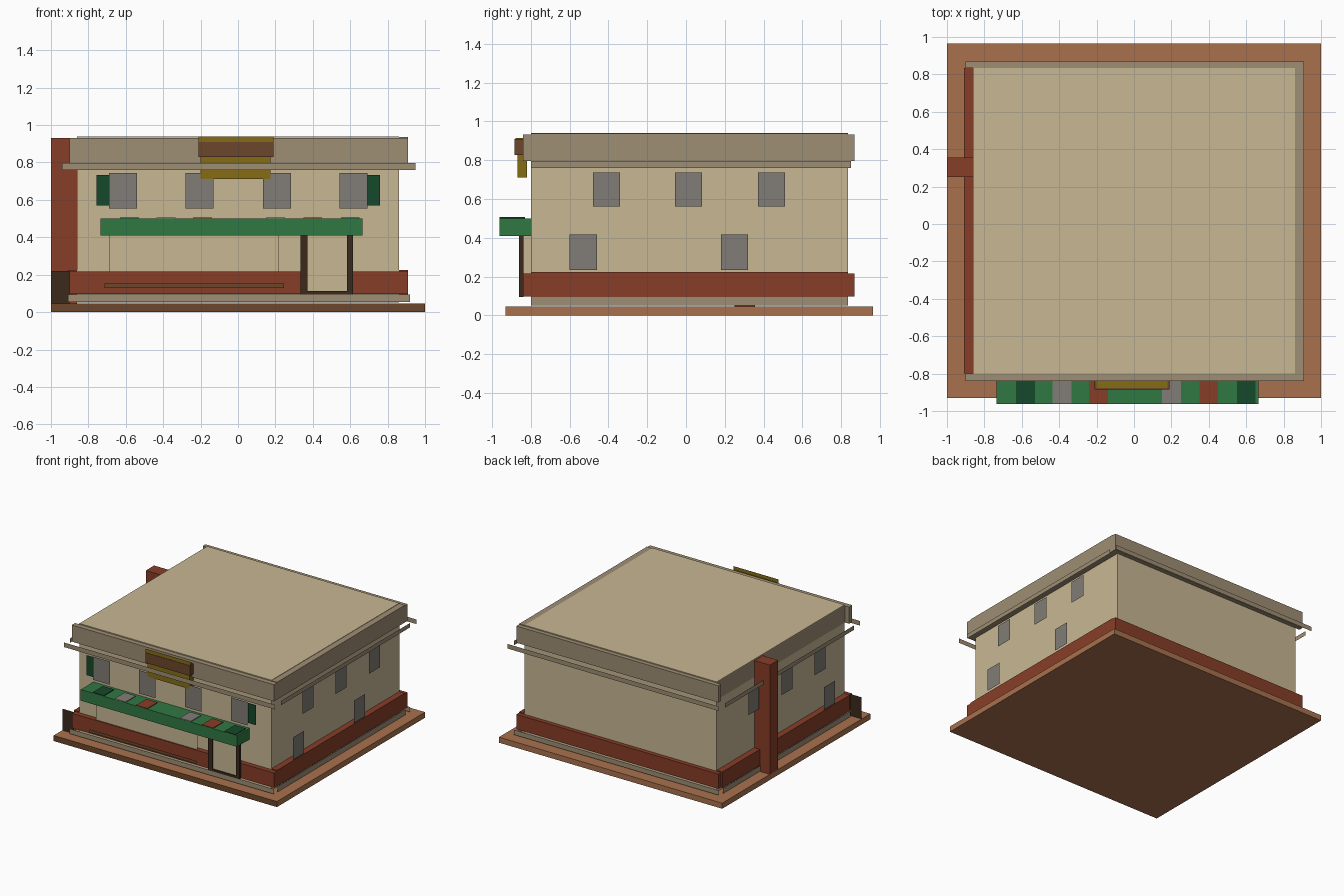
import bpy

cube = bpy.data.objects.get("Cube")
if cube:
    bpy.data.objects.remove(cube, do_unlink=True)


def material(name, *rgb):
    """Flat material from linear colour values."""
    m = bpy.data.materials.new(name)
    m.use_nodes = True
    m.diffuse_color = (*rgb, 1)
    bsdf = next(n for n in m.node_tree.nodes if n.type == 'BSDF_PRINCIPLED')
    bsdf.inputs["Base Color"].default_value = (*rgb, 1)
    bsdf.inputs["Roughness"].default_value = 0.9
    return m


TAN = material("tan_plaster", 0.58, 0.475, 0.295)
TRIM = material("dark_tan_trim", 0.343, 0.271, 0.173)
RED = material("brick_red", 0.243, 0.048, 0.021)
PAVE = material("light_brown_paving", 0.393, 0.165, 0.075)
BROWN = material("dark_brown", 0.151, 0.061, 0.025)
GREEN = material("awning_green", 0.03, 0.188, 0.056)
DARKGREEN = material("dark_green", 0.008, 0.065, 0.025)
GREY = material("window_grey", 0.221, 0.204, 0.18)
GOLD = material("old_gold", 0.239, 0.151, 0.008)
DARKWOOD = material("very_dark_wood", 0.044, 0.023, 0.012)

FACES = [(0, 3, 2, 1), (4, 5, 6, 7), (0, 1, 5, 4),
         (1, 2, 6, 5), (2, 3, 7, 6), (3, 0, 4, 7)]


def add_mesh(name, verts, faces, mat):
    mesh = bpy.data.meshes.new(name)
    mesh.from_pydata(verts, [], faces)
    mesh.materials.append(mat)
    mesh.update()
    obj = bpy.data.objects.new(name, mesh)
    bpy.context.collection.objects.link(obj)
    return obj


def box(name, x, y, z, mat):
    """Box from x, y, z ranges."""
    (x0, x1), (y0, y1) = x, y
    ring = [(x0, y0), (x1, y0), (x1, y1), (x0, y1)]
    return add_mesh(name, [(a, b, c) for c in z for a, b in ring], FACES, mat)


def plate(name, axis, pos, span, z, mat):
    """Upright flat plate facing outwards along x or y."""
    a, b = span
    if (pos > 0) == (axis == "y"):
        a, b = b, a
    corners = [(a, z[0]), (b, z[0]), (b, z[1]), (a, z[1])]
    verts = [(pos, u, v) if axis == "x" else (u, pos, v) for u, v in corners]
    return add_mesh(name, verts, [(0, 1, 2, 3)], mat)


def around(mid, half):
    return mid - half, mid + half


W = 0.86             # half width of the walls
F, B = -0.80, 0.835  # front and back wall planes

# Ground slab with a dark front edge
slab = box("ground_slab", (-1, 1), (-0.93, 0.965), (0, 0.045), PAVE)
slab.data.materials.append(BROWN)
for p in slab.data.polygons:
    p.material_index = int(p.normal.y < -0.5)

# Main block with flat roof
box("main_walls", (-W, W), (F, B), (0.05, 0.94), TAN)

# Brick skirting, cornice, and the thin ledge and footing boards
for side, y0, y1 in (("front", F - 0.04, F), ("back", B, B + 0.035)):
    box(side + "_skirting", (-0.9, 0.91), (y0, y1), (0.098, 0.217), RED)
    box(side + "_cornice", (-0.9, 0.91), (y0, y1), (0.797, 0.932), TRIM)
for side, ledge, foot in (("front", -0.885, -0.855), ("back", 0.925, 0.885)):
    plate(side + "_ledge", "y", ledge, (-0.94, 0.95), (0.76, 0.797), TRIM)
    plate(side + "_footing", "y", foot, (-0.91, 0.92), (0.055, 0.095), TRIM)
for side, s in (("left", 1), ("right", -1)):
    box(side + "_skirting", sorted((s * W, s * 0.91)), (F, B), (0.095, 0.224), RED)
    plate(side + "_ledge", "x", s * 0.945, (F, 0.85), (0.76, 0.795), TRIM)
    plate(side + "_footing", "x", s * 0.915, (F, B), (0.05, 0.094), TRIM)
# The chimney side has only a flat cornice
box("left_cornice", (W, 0.91), (F, B), (0.797, 0.937), TRIM)
plate("right_cornice", "x", -W - 0.003, (F, B), (0.797, 0.937), TRIM)

# Chimney and small gate on the model's right
box("chimney", (-1, -W), (0.25, 0.355), (0.045, 0.93), RED)
plate("side_gate", "y", -0.82, (-1, -0.9), (0.045, 0.22), DARKWOOD)

# Front upper windows with outer shutters
for i, x in enumerate((-0.615, -0.205, 0.208, 0.618)):
    plate(f"front_window_{i}", "y", -0.868, around(x, 0.075), (0.555, 0.743), GREY)
for side, x in (("left", 0.725), ("right", -0.722)):
    plate(side + "_shutter", "y", -0.855, around(x, 0.035), (0.57, 0.732), DARKGREEN)

# Side windows, alike on both sides
for side, s in (("left", 1), ("right", -1)):
    for i, y in enumerate((-0.41, 0.013, 0.44)):
        plate(f"{side}_upper_window_{i}", "x", s * 0.915, around(y, 0.07),
              (0.56, 0.737), GREY)
    for i, y in enumerate((-0.53, 0.25)):
        plate(f"{side}_lower_window_{i}", "x", s * 0.915, around(y, 0.07),
              (0.235, 0.416), GREY)

# Shop front panel and strip on the skirting
plate("shop_panel", "y", -0.83, (-0.69, 0.22), (0.217, 0.415), TAN)
plate("skirting_strip", "y", -0.88, (-0.715, 0.245), (0.128, 0.152), BROWN)

# Door with frame
box("door", (0.37, 0.585), (-0.85, F), (0.11, 0.41), TAN)
box("door_sill", (0.335, 0.615), (-0.86, F - 0.04), (0.095, 0.112), DARKWOOD)
for side, x in (("right", (0.335, 0.372)), ("left", (0.583, 0.615))):
    box(side + "_door_post", x, (-0.86, -0.838), (0.095, 0.41), DARKWOOD)

# Awning with coloured patches
box("awning", (-0.735, 0.665), (-0.962, F), (0.41, 0.5), GREEN)
patches = zip((-0.58, -0.385, -0.19, 0.2, 0.4, 0.6),
              (DARKGREEN, GREY, RED, GREY, RED, DARKGREEN))
for i, (x, mat) in enumerate(patches):
    box(f"awning_patch_{i}", around(x, 0.05), (-0.961, -0.83), (0.5, 0.506), mat)

# Sign board with gold top and crest, and gold panel beneath
box("sign_board", (-0.21, 0.19), (-0.885, F - 0.04), (0.828, 0.91), BROWN)
box("sign_top", (-0.2, 0.18), (-0.878, F - 0.04), (0.91, 0.914), GOLD)
plate("sign_crest", "y", -0.882, (-0.21, 0.19), (0.91, 0.94), GOLD)
box("sign_panel", (-0.2, 0.175), (-0.87, -0.82), (0.712, 0.83), GOLD)
